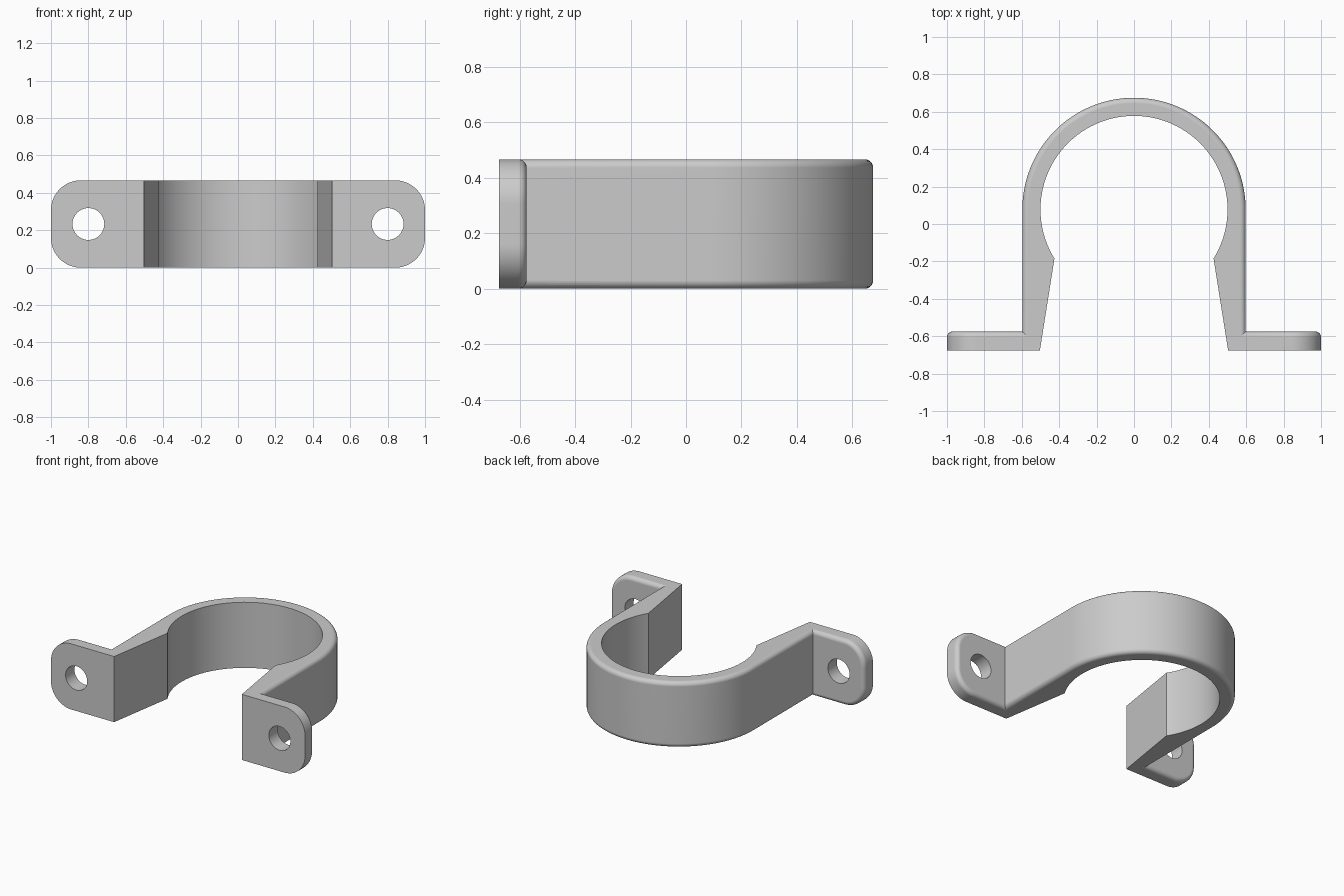
import bpy, bmesh
from math import sin, cos, pi, radians
from mathutils import Matrix, Vector

HEIGHT = 0.467
CENTRE_Y = 0.078
R_OUT, R_IN = 0.597, 0.5
FRONT, FLANGE_BACK = -0.675, -0.575
FILLET = 0.03

if "Cube" in bpy.data.objects:
    bpy.data.objects.remove(bpy.data.objects["Cube"], do_unlink=True)

grey = bpy.data.materials.new("light grey plastic")
grey.use_nodes = True
colour = (0.6, 0.6, 0.6, 1)
grey.diffuse_color = colour
grey.node_tree.nodes["Principled BSDF"].inputs["Base Color"].default_value = colour


def arc(cx, cy, r, start, end, steps):
    """Points along an arc, angles in degrees."""
    angles = [radians(start + (end - start) * i / steps) for i in range(steps + 1)]
    return [(cx + r * cos(a), cy + r * sin(a)) for a in angles]


def extruded(name, base, offset, rounded):
    """Extrude a closed outline, filleting the rim edges that pass the test."""
    bm = bmesh.new()
    face = bm.faces.new([bm.verts.new(p) for p in base])
    ext = bmesh.ops.extrude_face_region(bm, geom=[face])
    moved = [g for g in ext["geom"] if isinstance(g, bmesh.types.BMVert)]
    bmesh.ops.translate(bm, verts=moved, vec=offset)
    bmesh.ops.recalc_face_normals(bm, faces=bm.faces)
    edges = [e for e in bm.edges if rounded(e)]
    bmesh.ops.bevel(bm, geom=edges, offset=FILLET, offset_type='OFFSET',
                    segments=6, profile=0.5, affect='EDGES', clamp_overlap=True)
    return to_object(name, bm)


def to_object(name, bm):
    mesh = bpy.data.meshes.new(name)
    bm.to_mesh(mesh)
    bm.free()
    mesh.materials.append(grey)
    obj = bpy.data.objects.new(name, mesh)
    bpy.context.collection.objects.link(obj)
    return obj


def combine(target, other, operation):
    """Apply a boolean and discard the second solid."""
    mod = target.modifiers.new(operation.lower(), 'BOOLEAN')
    mod.operation, mod.object, mod.solver = operation, other, 'EXACT'
    bpy.context.view_layer.objects.active = target
    bpy.ops.object.modifier_apply(modifier=mod.name)
    bpy.data.objects.remove(other, do_unlink=True)


# Strap: round outer arch, tapering legs and a snap-in round opening
outline = ([(R_OUT, FRONT)] + arc(0, CENTRE_Y, R_OUT, 0, 180, 64)
           + [(-R_OUT, FRONT), (-0.503, FRONT)]
           + arc(0, CENTRE_Y, R_IN, 211.7, -31.7, 80) + [(0.503, FRONT)])


def on_outer_rim(e):
    level = abs(e.verts[0].co.z - e.verts[1].co.z) < 1e-5
    outer = all(abs(v.co.x) > R_OUT - 1e-4 or
                (Vector((v.co.x, v.co.y - CENTRE_Y)).length > R_OUT - 1e-4
                 and v.co.y > 0) for v in e.verts)
    return level and outer


clamp = extruded("pipe_clamp", [(x, y, 0) for x, y in outline],
                 (0, 0, HEIGHT), on_outer_rim)

# Mounting flanges: rounded tabs with a filleted back rim and a screw hole
CORNER, ROOT = 0.16, 0.55
for side in (1, -1):
    tab = ([(ROOT, 0)] + arc(1 - CORNER, CORNER, CORNER, -90, 0, 16)
           + arc(1 - CORNER, HEIGHT - CORNER, CORNER, 0, 90, 16) + [(ROOT, HEIGHT)])

    def on_back_rim(e):
        a, b = (v.co for v in e.verts)
        at_root = max(abs(a.x), abs(b.x)) < ROOT + 1e-4
        return min(a.y, b.y) > FLANGE_BACK - 1e-4 and not at_root

    flange = extruded("flange", [(side * x, FRONT, z) for x, z in tab],
                      (0, FLANGE_BACK - FRONT, 0), on_back_rim)
    combine(clamp, flange, 'UNION')

    bm = bmesh.new()
    place = (Matrix.Translation((side * 0.8, -0.62, HEIGHT / 2))
             @ Matrix.Rotation(pi / 2, 4, 'X'))
    bmesh.ops.create_cone(bm, cap_ends=True, segments=48, radius1=0.085,
                          radius2=0.085, depth=0.4, matrix=place)
    hole = to_object("screw_hole_cutter", bm)
    hole.hide_render = True
    combine(clamp, hole, 'DIFFERENCE')

# Smooth curved faces, crisp edges, flat planes
bpy.ops.object.select_all(action='DESELECT')
clamp.select_set(True)
bpy.context.view_layer.objects.active = clamp
bpy.ops.object.shade_smooth_by_angle(angle=radians(30))
normals = clamp.modifiers.new("flat plane normals", 'WEIGHTED_NORMAL')
normals.keep_sharp = True
